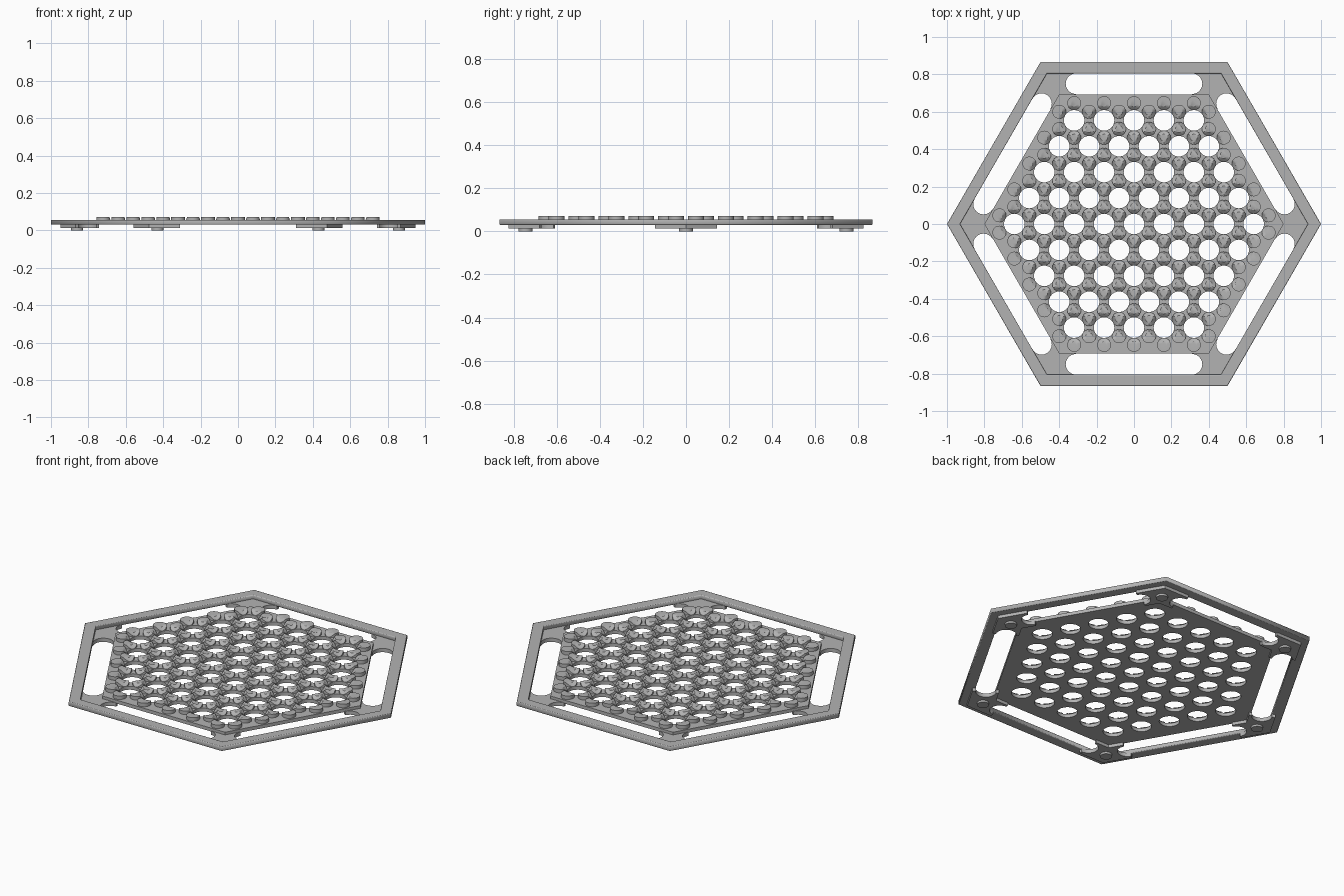
import bpy, bmesh, math
from mathutils import Vector

if "Cube" in bpy.data.objects:
    bpy.data.objects.remove(bpy.data.objects["Cube"], do_unlink=True)

PITCH = 0.16                      # spacing of the holes
HOLE_R = 0.055
PLATE_BOTTOM, PLATE_TOP = 0.03, 0.05
STUD_R, STUD_TOP = 0.037, 0.071

gray = bpy.data.materials.new("plain_gray")
gray.use_nodes = True
gray.diffuse_color = (0.45, 0.45, 0.45, 1)
gray.node_tree.nodes["Principled BSDF"].inputs["Base Color"].default_value = (0.45, 0.45, 0.45, 1)


def ngon(radius, sides, cx=0, cy=0):
    return [(cx + radius * math.cos(math.tau * i / sides),
             cy + radius * math.sin(math.tau * i / sides)) for i in range(sides)]


def add_mesh(name, mesh):
    obj = bpy.data.objects.new(name, mesh)
    bpy.context.collection.objects.link(obj)
    mesh.materials.clear()
    mesh.materials.append(gray)
    return obj


def slab(name, loops, z0, z1, bevel=0.0):
    """Fill flat loops (inner loops become holes) and thicken from z0 to z1."""
    curve = bpy.data.curves.new(name, "CURVE")
    curve.dimensions = "2D"
    curve.fill_mode = "BOTH"
    curve.extrude = (z1 - z0) / 2 - bevel
    curve.bevel_depth = bevel
    curve.bevel_resolution = 1
    curve.offset = -bevel
    for loop in loops:
        spline = curve.splines.new("POLY")
        spline.points.add(len(loop) - 1)
        for point, (x, y) in zip(spline.points, loop):
            point.co = (x, y, 0, 1)
        spline.use_cyclic_u = True
    temp = bpy.data.objects.new(name + "_outline", curve)
    bpy.context.collection.objects.link(temp)
    graph = bpy.context.evaluated_depsgraph_get()
    mesh = bpy.data.meshes.new_from_object(temp.evaluated_get(graph))
    bpy.data.objects.remove(temp, do_unlink=True)
    bm = bmesh.new()
    bm.from_mesh(mesh)
    bmesh.ops.remove_doubles(bm, verts=bm.verts, dist=0.0001)
    bmesh.ops.translate(bm, verts=bm.verts, vec=(0, 0, (z0 + z1) / 2))
    bmesh.ops.recalc_face_normals(bm, faces=bm.faces)
    bm.to_mesh(mesh)
    bm.free()
    return add_mesh(name, mesh)


# Hexagonal lattice of holes
holes = []
for row in range(-4, 5):
    count = 9 - abs(row)
    for i in range(count):
        holes.append(Vector(((i - (count - 1) / 2) * PITCH, row * PITCH * math.sqrt(3) / 2)))

# Perforated plate and outer frame
slab("perforated_plate", [ngon(0.8, 6)] + [ngon(HOLE_R, 24, *h) for h in holes],
     PLATE_BOTTOM, PLATE_TOP)
slab("outer_frame", [ngon(1.0, 6), ngon(0.93, 6)], 0.03, 0.056, 0.004)

# Studs on the corners around every hole, dished toward the neighbouring holes
centres = {}
for h in holes:
    for k in range(6):
        a = math.radians(30 + 60 * k)
        p = h + Vector((math.cos(a), math.sin(a))) * PITCH / math.sqrt(3)
        centres[(round(p.x, 3), round(p.y, 3))] = p


def stud_height(p, near):
    d = min((p - h).length for h in near)
    return min(STUD_TOP, PLATE_TOP + max(0.0, d - HOLE_R) * 0.85)


bm = bmesh.new()
SIDES = 24
for c in centres.values():
    near = [h for h in holes if (h - c).length < PITCH]
    rings = []
    for fraction in (1.0, 1.0, 0.75, 0.5):
        ring = []
        for x, y in ngon(STUD_R * fraction, SIDES, *c):
            z = stud_height(Vector((x, y)), near) if rings else PLATE_TOP - 0.004
            ring.append(bm.verts.new((x, y, z)))
        rings.append(ring)
    for low, high in zip(rings, rings[1:]):
        for i in range(SIDES):
            j = (i + 1) % SIDES
            bm.faces.new((low[i], low[j], high[j], high[i]))
    bm.faces.new(rings[-1])
stud_mesh = bpy.data.meshes.new("studs")
bm.to_mesh(stud_mesh)
bm.free()
studs = add_mesh("studs", stud_mesh)

# Corner bracket outline: half is traced, then mirrored
normal = Vector((math.cos(math.pi / 6), math.sin(math.pi / 6)))
along = Vector((normal.y, -normal.x))
half = [Vector((0.95, 0)), normal * 0.823 + along * 0.31]
for i in range(13):
    a = math.pi * i / 12
    half.append(normal * (0.75 + HOLE_R * math.cos(a)) + along * (0.31 + HOLE_R * math.sin(a)))
half += [normal * 0.68 + along * 0.31, Vector((0.785, 0))]
outline = [tuple(p) for p in half] + [(p.x, -p.y) for p in reversed(half[1:-1])]

# Six brackets, each with a round foot
bracket = slab("corner_bracket_1", [outline], 0.012, 0.034)
foot = slab("foot_1", [ngon(0.032, 24, 0.86)], 0, 0.014)
shaded = [studs, bracket, foot, bpy.data.objects["perforated_plate"]]
for k in range(1, 6):
    for part, label in ((bracket, "corner_bracket"), (foot, "foot")):
        copy = add_mesh(f"{label}_{k + 1}", part.data)
        copy.rotation_euler.z = math.radians(60 * k)

# Smooth the round walls and keep the edges crisp
bpy.ops.object.select_all(action="DESELECT")
for obj in shaded:
    obj.select_set(True)
bpy.context.view_layer.objects.active = studs
bpy.ops.object.shade_smooth_by_angle(angle=math.radians(25))
